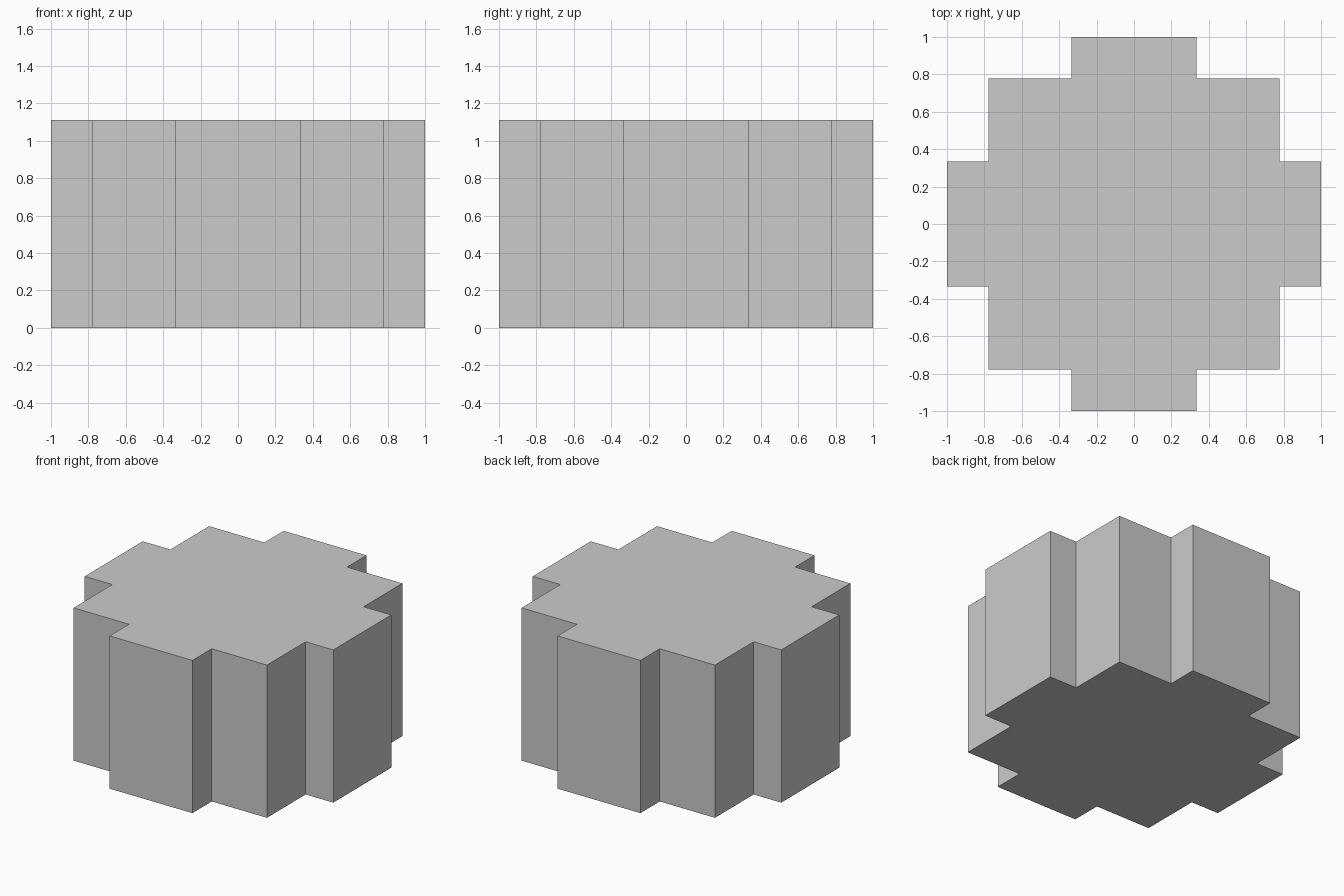
import bpy
import bmesh

if "Cube" in bpy.data.objects:
    bpy.data.objects.remove(bpy.data.objects["Cube"])

INNER, MIDDLE, OUTER = 1 / 3, 7 / 9, 1.0
HEIGHT = 10 / 9

# Stepped outline of one quadrant, repeated by quarter turns
quadrant = [(OUTER, INNER), (MIDDLE, INNER), (MIDDLE, MIDDLE),
            (INNER, MIDDLE), (INNER, OUTER)]
outline = []
for turn in range(4):
    outline += quadrant
    quadrant = [(-y, x) for x, y in quadrant]

# Extrude the outline into a solid block
bm = bmesh.new()
base = bm.faces.new([bm.verts.new((x, y, 0)) for x, y in outline])
result = bmesh.ops.extrude_face_region(bm, geom=[base], use_keep_orig=True)
top_verts = [v for v in result["geom"] if isinstance(v, bmesh.types.BMVert)]
bmesh.ops.translate(bm, verts=top_verts, vec=(0, 0, HEIGHT))
bmesh.ops.recalc_face_normals(bm, faces=bm.faces)

mesh = bpy.data.meshes.new("stepped_block")
bm.to_mesh(mesh)
bm.free()
block = bpy.data.objects.new("stepped_block", mesh)
bpy.context.collection.objects.link(block)
